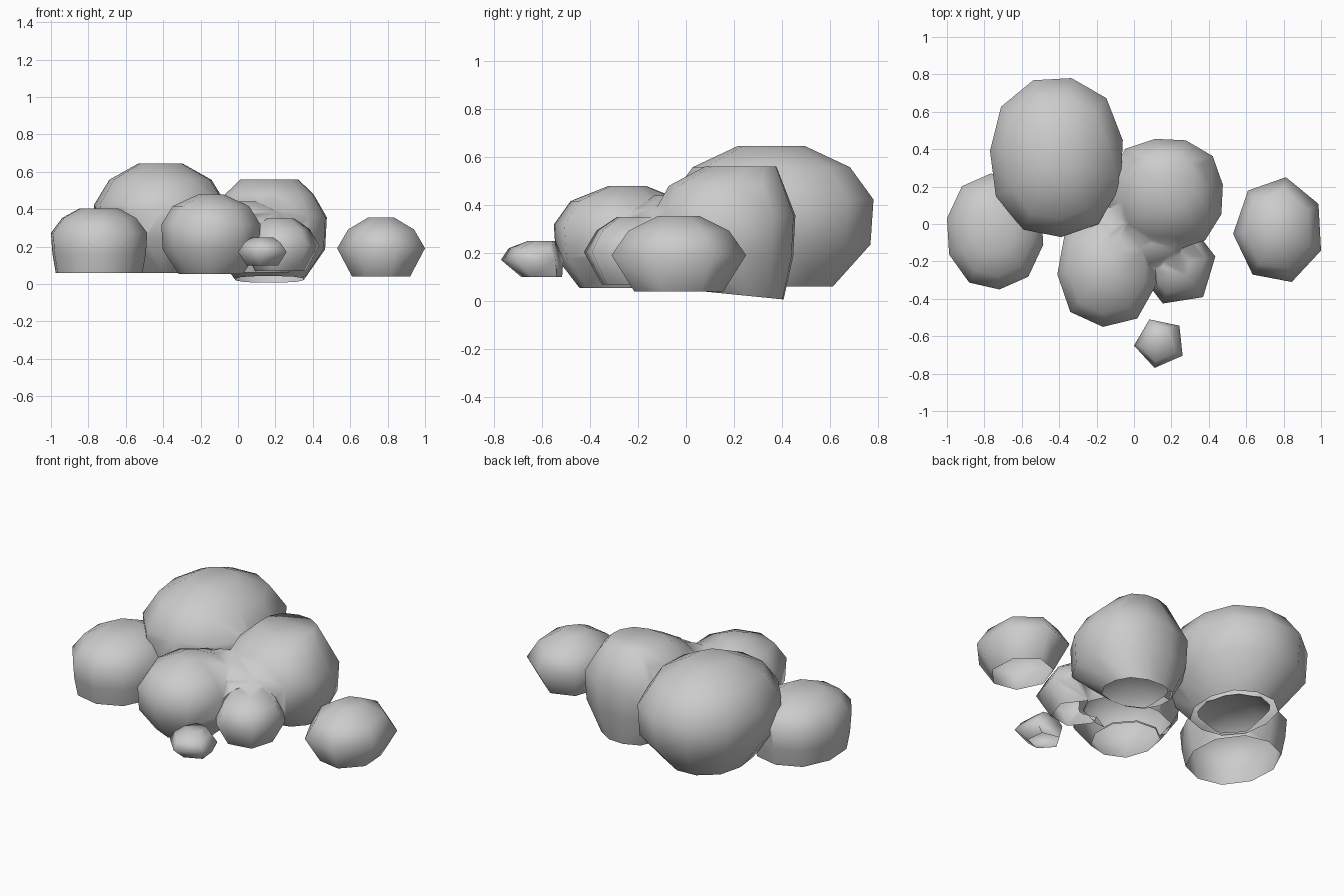
import bpy, bmesh, math

if "Cube" in bpy.data.objects:
    bpy.data.objects.remove(bpy.data.objects["Cube"])

ROUND = [(0.3, .97), (0.62, 1), (0.85, .77)]   # (height fraction, width) of tall boulders
SHARP = [(0.48, 1), (0.8, .75)]                # squat rocks with one sharp waist


def rock(name, xr, yr, zr, sides, phase, base, top, profile=ROUND, power=2.0, lean=0, tilt=0):
    """Convex boulder filling the x, y and z ranges; lean moves base and top in y, tilt slopes the base."""
    pts = []
    for i in range(sides):
        a = math.radians(phase) + math.tau * i / sides
        c, s = math.cos(a), math.sin(a)
        r = (abs(c) ** power + abs(s) ** power) ** (-1 / power)
        pts.append((c * r, s * r))
    # stretch the polygon so it touches all four sides of its range
    (u0, u1), (v0, v1) = [(min(k), max(k)) for k in zip(*pts)]
    bm = bmesh.new()
    cx, cy = sum(xr) / 2, sum(yr) / 2
    for h, w in [(0, base)] + profile + [(1, top)]:
        dy = lean if h in (0, 1) else 0
        for u, v in pts:
            x = (xr[0] + (u - u0) / (u1 - u0) * (xr[1] - xr[0]) - cx) * w
            y = (yr[0] + (v - v0) / (v1 - v0) * (yr[1] - yr[0]) - cy) * w
            z = zr[0] + h * (zr[1] - zr[0]) + (tilt * y if h == 0 else 0)
            bm.verts.new((cx + x, cy + y + dy, z))
    bmesh.ops.convex_hull(bm, input=bm.verts[:])
    bmesh.ops.delete(bm, geom=[v for v in bm.verts if not v.link_faces], context='VERTS')
    bmesh.ops.recalc_face_normals(bm, faces=bm.faces[:])
    me = bpy.data.meshes.new(name)
    bm.to_mesh(me)
    bm.free()
    ob = bpy.data.objects.new(name, me)
    bpy.context.collection.objects.link(ob)
    return ob


def activate(ob):
    bpy.ops.object.select_all(action='DESELECT')
    ob.select_set(True)
    bpy.context.view_layer.objects.active = ob


# Big back boulder, the base of the merged cluster
cluster = rock("boulder_cluster", (-.77, -.06), (-.07, .78), (.06, .645), 11, 12, .6, .33, power=2.3)

# Boulders merged into the cluster, with a low saddle bridging the middle ones
parts = [
    rock("right_boulder", (-.14, .475), (-.14, .455), (.025, .56), 12, 10, .6, .5, power=2.5, lean=.07, tilt=-.1),
    rock("front_boulder", (-.41, .12), (-.55, .06), (.055, .48), 9, 265, .65, .25, power=2.3),
    rock("front_right_boulder", (.02, .435), (-.425, 0), (.07, .35), 6, -50, .65, .35, SHARP, 2.4),
    rock("saddle", (-.35, .34), (-.26, .14), (.062, .44), 10, 0, .8, .35, power=2.2),
    rock("left_boulder", (-1, -.485), (-.35, .27), (.058, .405), 10, 95, .9, .4, power=2.2),
]
for p in parts:
    m = cluster.modifiers.new("join", 'BOOLEAN')
    m.operation = 'UNION'
    m.solver = 'EXACT'
    m.object = p
    activate(cluster)
    bpy.ops.object.modifier_apply(modifier=m.name)
    bpy.data.objects.remove(p, do_unlink=True)

# Loose rock on the right and small pebble in front
loose = rock("loose_rock", (.53, 1), (-.31, .25), (.04, .355), 7, -22, .66, .3, SHARP)
pebble = rock("front_pebble", (0, .26), (-.77, -.51), (.1, .25), 5, 258, .65, .45, SHARP, lean=.04)

# The rocks are open shells underneath
for ob in (cluster, loose, pebble):
    bm = bmesh.new()
    bm.from_mesh(ob.data)
    bm.normal_update()
    down = [f for f in bm.faces if f.normal.z < -.93]
    bmesh.ops.delete(bm, geom=down, context='FACES')
    bm.to_mesh(ob.data)
    bm.free()
    activate(ob)
    bpy.ops.object.shade_smooth_by_angle(angle=math.radians(70))
